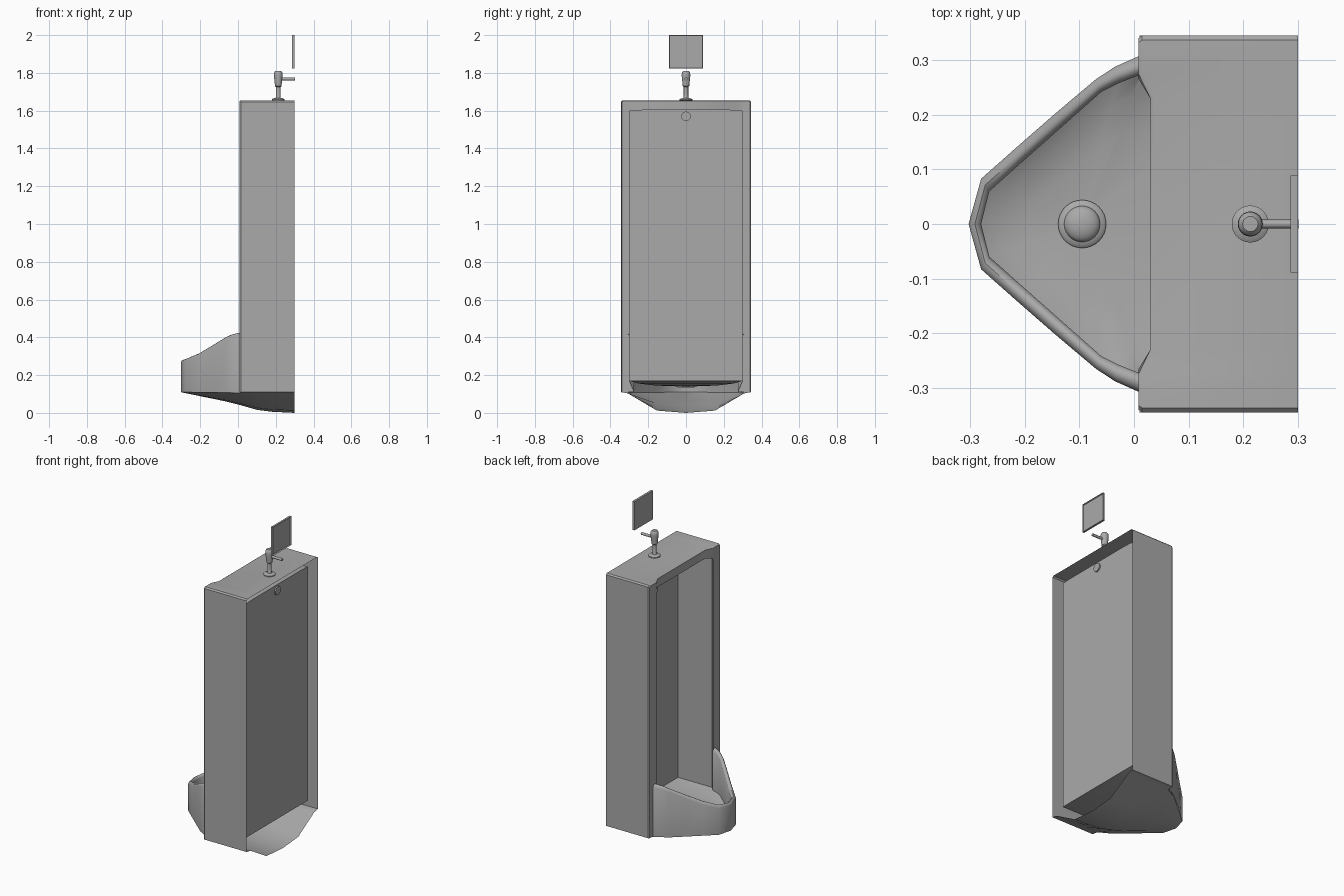
import bpy, bmesh
from math import sin, cos, pi, radians

cube = bpy.data.objects.get("Cube")
if cube:
    bpy.data.objects.remove(cube, do_unlink=True)

grey = bpy.data.materials.new("ceramic grey")
grey.use_nodes = True
grey.diffuse_color = (0.4, 0.4, 0.4, 1)
grey.node_tree.nodes["Principled BSDF"].inputs["Base Color"].default_value = (0.4, 0.4, 0.4, 1)


def finish(name, bm, angle=35):
    """Clean the mesh, link it and shade it."""
    bmesh.ops.remove_doubles(bm, verts=bm.verts, dist=0.0005)
    bmesh.ops.recalc_face_normals(bm, faces=bm.faces)
    mesh = bpy.data.meshes.new(name)
    bm.to_mesh(mesh)
    bm.free()
    mesh.materials.append(grey)
    obj = bpy.data.objects.new(name, mesh)
    bpy.context.collection.objects.link(obj)
    bpy.ops.object.select_all(action='DESELECT')
    obj.select_set(True)
    bpy.context.view_layer.objects.active = obj
    bpy.ops.object.shade_smooth_by_angle(angle=radians(angle))
    return obj


def loft(name, rings, closed=False, cap_start=False, cap_end=False, angle=35):
    """Skin a list of rings that share one point count."""
    bm = bmesh.new()
    rows = [[bm.verts.new(p) for p in ring] for ring in rings]
    n = len(rows[0])
    for a, b in zip(rows, rows[1:]):
        for i in range(n if closed else n - 1):
            j = (i + 1) % n
            bm.faces.new((a[i], a[j], b[j], b[i]))
    if cap_start:
        bm.faces.new(rows[0])
    if cap_end:
        bm.faces.new(rows[-1])
    return finish(name, bm, angle)


def lathe(name, profile, centre, axis='Z', sides=24):
    """Turn (radius, height) pairs around an axis through centre."""
    cx, cy, cz = centre
    rings = []
    for r, h in profile:
        circle = [(r * cos(2 * pi * i / sides), r * sin(2 * pi * i / sides)) for i in range(sides)]
        if axis == 'Z':
            rings.append([(cx + u, cy + v, cz + h) for u, v in circle])
        else:
            rings.append([(cx + h, cy + u, cz + v) for u, v in circle])
    return loft(name, rings, True, True, True)


def mirrored(half):
    """Mirror points in y: first the given half, then its reflection back."""
    return half + [(x, -y, z) for x, y, z in reversed(half)]


# Tall cabinet: outer sides and top, front frame, alcove walls and back panel
BACK, FRONT, TOP, BASE = 0.3, 0.008, 1.655, 0.11
outer = [(0.345, BASE), (0.345, 1.647), (0.337, TOP), (0.275, TOP), (0.23, TOP)]
opening = [(0.275, BASE), (0.275, 1.56), (0.273, 1.58), (0.266, 1.592), (0.23, 1.6)]
alcove = [(0.3, 0.17), (0.3, 1.58), (0.3, 1.6), (0.275, 1.603), (0.23, 1.605)]
header = [0, 0, 0, 0, 0.022]   # set-back of the top lip


def ring(points, x, setback=header):
    return mirrored([(x + s, y, z) for (y, z), s in zip(points, setback)])


none = [0] * 5
eased = [(y - 0.005 * (y > 0.33), z - 0.004 * (z > 1.64)) for y, z in outer]
loft("cabinet_shell", [
    ring(outer, BACK, none),
    ring(outer, FRONT + 0.007),
    ring(eased, FRONT),
    ring(opening, FRONT),
    ring(alcove, FRONT + 0.025),
    ring(alcove, BACK - 0.036, none),
], cap_end=True)

# Projecting bowl: wall with a rounded rim that rises towards the cabinet
bowl_out = [(0.01, 0.308), (-0.035, 0.288), (-0.07, 0.265), (-0.14, 0.206), (-0.21, 0.145), (-0.28, 0.083)]
bowl_in = [(0.01, 0.273), (-0.03, 0.257), (-0.06, 0.242), (-0.13, 0.18), (-0.2, 0.118), (-0.265, 0.06)]
rim = [0.425, 0.415, 0.4, 0.357, 0.315, 0.287]


def bowl_ring(mix, drop=None, level=None):
    """Plan outline between the outer (0) and inner (1) wall of the bowl."""
    half = []
    tip = (-0.303 + 0.023 * mix, 0.0)
    heights = rim + [0.28]
    outs = bowl_out + [tip]
    ins = bowl_in + [tip]
    for (xo, yo), (xi, yi), z in zip(outs, ins, heights):
        half.append((xo + (xi - xo) * mix, yo + (yi - yo) * mix,
                     level if drop is None else z - drop))
    return half + [(x, -y, z) for x, y, z in reversed(half[:-1])]


FLOOR = 0.17
loft("bowl_wall", [
    bowl_ring(0, level=BASE),
    bowl_ring(0, drop=0.014),
    bowl_ring(0.2, drop=0.004),
    bowl_ring(0.5, drop=0),
    bowl_ring(0.8, drop=0.004),
    bowl_ring(1, drop=0.014),
    bowl_ring(1, level=FLOOR),
], angle=50)

# Dished floor running from the bowl into the alcove
edge = bowl_ring(1, level=FLOOR)
edge += [(0.033, -0.3, FLOOR), (0.264, -0.3, FLOOR), (0.264, 0.3, FLOOR), (0.033, 0.3, FLOOR)]
DRAIN = -0.095


def dish(scale, z):
    return [(DRAIN + (x - DRAIN) * scale, y * scale, z) for x, y, _ in edge]


loft("bowl_floor", [edge, dish(0.85, 0.156), dish(0.55, 0.145), dish(0.1, 0.14)],
     closed=True, cap_end=True, angle=50)

# Underside: a keel that deepens towards the back
stations = [(-0.303, 0, 0, BASE), (-0.28, 0.083, 0.083, 0.105), (-0.07, 0.265, 0.265, 0.062),
            (0.01, 0.308, 0.308, 0.042), (0.01, 0.345, 0.308, 0.042),
            (0.1, 0.345, 0.308, 0.016), (0.18, 0.345, 0.308, 0.006), (BACK, 0.345, 0.308, 0)]
keel = []
for x, side, w, low in stations:
    half = [(x, side, BASE), (x, w, BASE - 0.06 * (BASE - low)),
            (x, w * 0.5, low + 0.11 * (BASE - low))]
    keel.append(half + [(x, 0, low)] + [(x, -y, z) for x, y, z in reversed(half)])
loft("underside", keel, angle=40)

# Domed drain cover
dome = [(0.033 * cos(a * pi / 12), 0.012 + 0.016 * sin(a * pi / 12)) for a in range(6)]
lathe("drain_cover", [(0.044, -0.005), (0.044, 0.006), (0.04, 0.01)] + dome, (DRAIN, 0, 0.14), sides=32)

# Water inlet through the back panel
lathe("water_inlet", [(0.025, -0.012), (0.025, 0.008)], (0.264, 0, 1.57), axis='X')

# Flush valve on top with its pipe to the wall
lathe("flush_valve", [(0.034, 0), (0.034, 0.005), (0.026, 0.01), (0.014, 0.012), (0.012, 0.016),
                      (0.012, 0.07), (0.017, 0.075), (0.023, 0.13), (0.022, 0.145),
                      (0.018, 0.152), (0.014, 0.156)], (0.213, 0, TOP))
lathe("valve_pipe", [(0.008, 0), (0.008, 0.088)], (0.213, 0, 1.768), axis='X', sides=16)

# Wall sensor plate with a shallow hollow back
bm = bmesh.new()
bmesh.ops.create_cube(bm, size=1)
for v in bm.verts:
    v.co = (0.2935 + v.co.x * 0.013, v.co.y * 0.178, 1.912 + v.co.z * 0.176)
bm.faces.ensure_lookup_table()
rear = [f for f in bm.faces if f.calc_center_median().x > 0.299]
bmesh.ops.inset_region(bm, faces=rear, thickness=0.004)
for v in rear[0].verts:
    v.co.x -= 0.008
finish("sensor_plate", bm)
